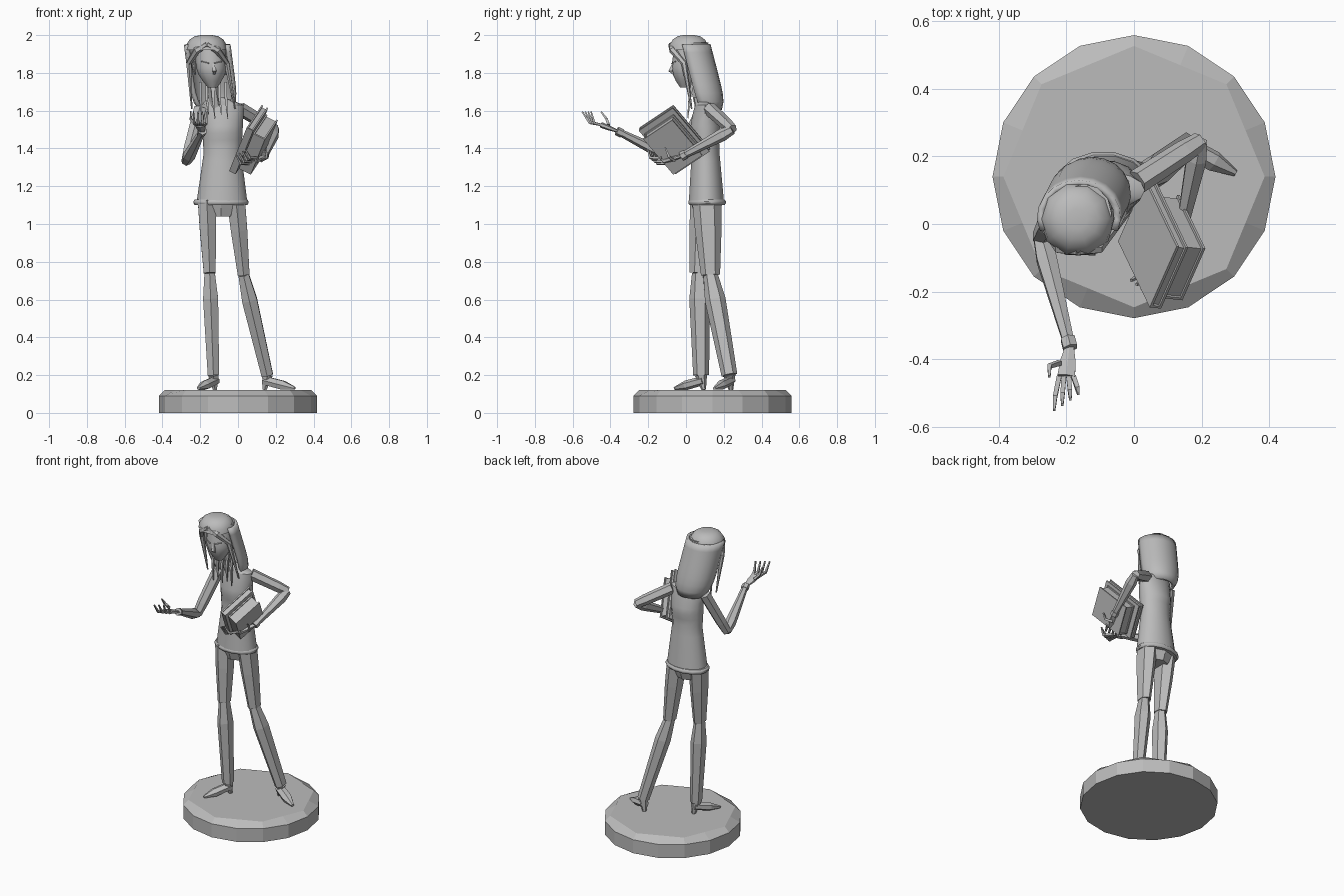
import bpy, bmesh, math
from math import sin, cos, pi
from mathutils import Vector

cube = bpy.data.objects.get("Cube")
if cube:
    bpy.data.objects.remove(cube, do_unlink=True)

SHADE = (0.5, 0.5, 0.5, 1)
grey = bpy.data.materials.new("plain_grey")
grey.use_nodes = True
grey.diffuse_color = SHADE
grey.node_tree.nodes["Principled BSDF"].inputs["Base Color"].default_value = SHADE


def bridge(name, rings, closed=True, smooth=False):
    """Skin a list of point rings; closed rings also get end caps."""
    bm = bmesh.new()
    rows = [[bm.verts.new(point) for point in ring] for ring in rings]
    count = len(rows[0])
    for low, high in zip(rows, rows[1:]):
        for i in range(count if closed else count - 1):
            j = (i + 1) % count
            bm.faces.new((low[i], low[j], high[j], high[i]))
    if closed:
        bm.faces.new(rows[0])
        bm.faces.new(rows[-1])
    bmesh.ops.recalc_face_normals(bm, faces=bm.faces)
    mesh = bpy.data.meshes.new(name)
    bm.to_mesh(mesh)
    bm.free()
    mesh.materials.append(grey)
    part = bpy.data.objects.new(name, mesh)
    bpy.context.collection.objects.link(part)
    if smooth:
        bpy.ops.object.select_all(action='DESELECT')
        part.select_set(True)
        bpy.context.view_layer.objects.active = part
        bpy.ops.object.shade_smooth_by_angle(angle=math.radians(40))
    return part


def loft(name, start, end, steps, radii, sides=12, arc=None, smooth=True):
    """Stack level ellipses from start to end; radii(t) gives half width and half depth."""
    first, last = arc or (0, math.tau)
    spans = sides - 1 if arc else sides
    angles = [first + (last - first) * i / spans for i in range(sides)]
    rings = []
    for step in range(steps):
        t = step / (steps - 1)
        centre = Vector(start).lerp(Vector(end), t)
        wide, deep = radii(t)
        rings.append([centre + Vector((wide * cos(a), deep * sin(a), 0)) for a in angles])
    return bridge(name, rings, not arc, smooth)


def limb(name, points, radii, depth=1, sides=6):
    """Faceted tube through points, one radius for each point."""
    points = [Vector(p) for p in points]
    last = len(points) - 1
    rings = []
    for i, (point, radius) in enumerate(zip(points, radii)):
        along = (points[min(i + 1, last)] - points[max(i - 1, 0)]).normalized()
        across = (Vector((1, 0, 0)) - along * along.x).normalized()
        up = along.cross(across) * depth
        angles = [math.tau * (k + 0.5) / sides for k in range(sides)]
        rings.append([point + (across * cos(a) + up * sin(a)) * radius for a in angles])
    return bridge(name, rings)


# Sixteen sided base whose bevel narrows to an octagonal top
def base_ring(radius, z, octagon=False):
    ring = []
    for i in range(16):
        a = math.tau * i / 16
        r = radius * cos(pi / 8) if octagon and i % 2 else radius
        ring.append((r * cos(a), 0.14 + r * sin(a), z))
    return ring


bridge("base", [base_ring(0.418, 0), base_ring(0.418, 0.09), base_ring(0.386, 0.122, True)])


# Legs in trousers and heeled shoes
def leg(side, hip, knee, ankle, toe):
    hip, knee, ankle, toe = Vector(hip), Vector(knee), Vector(ankle), Vector(toe)
    calf = knee.lerp(ankle, 0.25)
    limb(side + "_thigh", [hip, hip.lerp(knee, 0.4), knee], [0.055, 0.05, 0.036], 1.4)
    limb(side + "_shin", [knee, calf, ankle], [0.032, 0.046, 0.035], 1.2)
    heel = ankle + (ankle - toe) * 0.1
    heel.z = 0.122
    limb(side + "_shoe_heel", [heel, ankle], [0.012, 0.032])
    back = heel + Vector((0, 0, 0.05))
    limb(side + "_shoe", [back, back.lerp(toe, 0.6), toe], [0.03, 0.032, 0.01], 0.8)


leg("right", (-0.165, 0.1, 1.12), (-0.15, 0.07, 0.74), (-0.13, 0.08, 0.2), (-0.21, -0.06, 0.13))
leg("left", (-0.01, 0.11, 1.12), (0.03, 0.13, 0.73), (0.155, 0.23, 0.2), (0.3, 0.15, 0.13))
loft("trouser_seat", (-0.09, 0.11, 1.04), (-0.09, 0.11, 1.13), 3,
     lambda t: (0.07 + 0.05 * t, 0.06 + 0.03 * t), 8, smooth=False)


# Tunic flaring to a rolled hem, with a step under the bust
def tunic_radii(t):
    flare = max(0, 1 - 2 * t)
    bust = (1 - t) * 3 if t > 0.68 else 0
    chest = max(0, 2 * t - 1)
    return (0.1 + 0.035 * flare + 0.012 * chest,
            (0.076 + 0.02 * flare + 0.015 * bust) * (1 - 0.3 * t ** 6))


loft("tunic", (-0.085, 0.108, 1.11), (-0.08, 0.1, 1.63), 15, tunic_radii, 14)
loft("tunic_hem", (-0.09, 0.112, 1.1), (-0.09, 0.112, 1.13), 4,
     lambda t: (0.138 + 0.01 * sin(pi * t), 0.094 + 0.01 * sin(pi * t)), 14)
loft("shoulder_yoke", (-0.08, 0.1, 1.63), (-0.115, 0.08, 1.67), 3,
     lambda t: (0.112 - 0.07 * t, 0.053 - 0.015 * t), 14)

# Neck and head
limb("neck", [(-0.115, 0.08, 1.62), (-0.14, 0.045, 1.78)], [0.035, 0.035], sides=8)


def head_radii(t):
    width = 0.024 + 0.058 * sin(pi * min(t, 0.5))
    return width, width * 1.08


loft("head", (-0.135, -0.005, 1.722), (-0.148, 0.03, 1.96), 8, head_radii)
limb("nose", [(-0.132, -0.065, 1.855), (-0.124, -0.083, 1.81), (-0.128, -0.06, 1.79)],
     [0.006, 0.014, 0.006], sides=4)
limb("mouth", [(-0.145, -0.05, 1.76), (-0.118, -0.05, 1.76)], [0.004, 0.004], sides=4)

for side, e in (("right", -1), ("left", 1)):
    limb(side + "_brow", [(-0.14 + e * 0.015, -0.075, 1.85), (-0.14 + e * 0.055, -0.055, 1.86)],
         [0.004, 0.004], sides=4)
    limb(side + "_ear", [(-0.146 + e * 0.08, 0.03, 1.79), (-0.146 + e * 0.088, 0.03, 1.83),
                         (-0.146 + e * 0.084, 0.035, 1.86)], [0.005, 0.01, 0.005], 2)
    # Fringe swept from the parting to a long lock beside the neck
    limb(side + "_fringe", [(-0.165, -0.08, 1.95), (-0.163 + e * 0.055, -0.07, 1.92),
                            (-0.16 + e * 0.1, -0.01, 1.85), (-0.13 + e * 0.115, 0.03, 1.61)],
         [0.014, 0.02, 0.016, 0.004])

# Hair crown, open-fronted back hair and loose locks
crown = [[(-0.167 + r * cos(a), 0.015 + r * sin(a), 1.92 + 0.08 * sin(t * pi / 2))
          for a in [math.tau * i / 10 for i in range(10)]]
         for t in (0, 0.25, 0.5, 0.75, 1) for r in [0.112 * cos(1.3 * t)]]
bridge("hair_crown", crown, smooth=True)


def hair_radii(t):
    tuck = 1 - 0.3 * t ** 8
    return 0.114 * tuck, 0.1 * tuck


back_hair = loft("hair_back", (-0.163, 0.02, 1.95), (-0.118, 0.11, 1.605), 9,
                 hair_radii, 13, arc=(-0.4, pi + 0.4))
shell = back_hair.modifiers.new("thickness", 'SOLIDIFY')
shell.thickness = 0.02
shell.offset = 0

for i in range(5):
    x = -0.2 + 0.034 * i
    limb("front_lock_" + str(i + 1),
         [(x, 0.035, 1.75), (x, 0.02, 1.67), (x + 0.01, 0.01, 1.56 + 0.02 * (i % 2))],
         [0.01, 0.01, 0.003], sides=4)


# Arms with full sleeves and turned cuffs
def arm(side, shoulder, elbow, wrist, palm):
    shoulder, elbow, wrist = Vector(shoulder), Vector(elbow), Vector(wrist)
    limb(side + "_upper_arm", [shoulder, shoulder.lerp(elbow, 0.75), elbow],
         [0.037, 0.034, 0.028])
    limb(side + "_forearm", [elbow, elbow.lerp(wrist, 0.2), wrist], [0.025, 0.034, 0.018])
    limb(side + "_cuff", [elbow.lerp(wrist, 0.93), elbow.lerp(wrist, 1.02)], [0.024, 0.024])
    limb(side + "_palm", [wrist, wrist.lerp(palm, 0.5), palm], [0.014, 0.026, 0.03], 0.5)


def finger(name, root, knuckle, tip):
    """Two bones given as steps from the root."""
    middle = root + Vector(knuckle)
    limb(name, [root, middle, middle + Vector(tip)], [0.01, 0.009, 0.005], sides=4)


right_palm = Vector((-0.2, -0.45, 1.525))
left_palm = Vector((0.08, -0.11, 1.335))
arm("right", (-0.2, 0.09, 1.61), (-0.275, -0.04, 1.33), (-0.19, -0.36, 1.49), right_palm)
arm("left", (0.01, 0.125, 1.61), (0.195, 0.245, 1.5), (0.14, -0.02, 1.36), left_palm)

for i in range(4):
    spread = i - 1.5
    finger("right_finger_" + str(i + 1), right_palm + Vector((0.014 * spread, 0, 0)),
           (0.008 * spread, -0.06 + 0.008 * i, 0.01), (0.002 * spread, -0.04 + 0.008 * i, 0.06))
    finger("left_finger_" + str(i + 1), left_palm + Vector((0.016, -0.012, 0.01)) * spread,
           (-0.04, -0.06, 0), (-0.025, -0.015, 0.045))
finger("right_thumb", right_palm + Vector((-0.02, 0.04, 0)), (-0.03, -0.01, 0.03), (0, -0.03, 0.04))
finger("left_thumb", left_palm + Vector((0.04, 0.05, 0)), (0.03, -0.03, 0.02), (0, -0.02, 0.05))

# Books: tilted frame along the short edge, long edge and outward
SHORT = Vector((0.08, 0.18, 0.12)).normalized()
OUT = SHORT.cross(Vector((0.1, -0.18, 0.24))).normalized()
LONG = OUT.cross(SHORT)
MIDDLE = Vector((0.05, -0.06, 1.45))


def slab(name, left, right, half, near, far):
    corners = [(left, -half), (right, -half), (right, half), (left, half)]
    bridge(name, [[MIDDLE + SHORT * s + LONG * l + OUT * depth for s, l in corners]
                  for depth in (near, far)])


def book(name, wide, tall, near, far, board=0.008):
    slab(name + "_inner_cover", -wide, wide, tall, near, near + board)
    slab(name + "_outer_cover", -wide, wide, tall, far - board, far)
    slab(name + "_spine", -wide, board - wide, tall, near, far)
    slab(name + "_pages", board - wide, wide - board, tall - board, near + board, far - board)


book("large_book", 0.115, 0.158, -0.012, 0.026)
book("thick_book", 0.098, 0.128, 0.03, 0.1)
